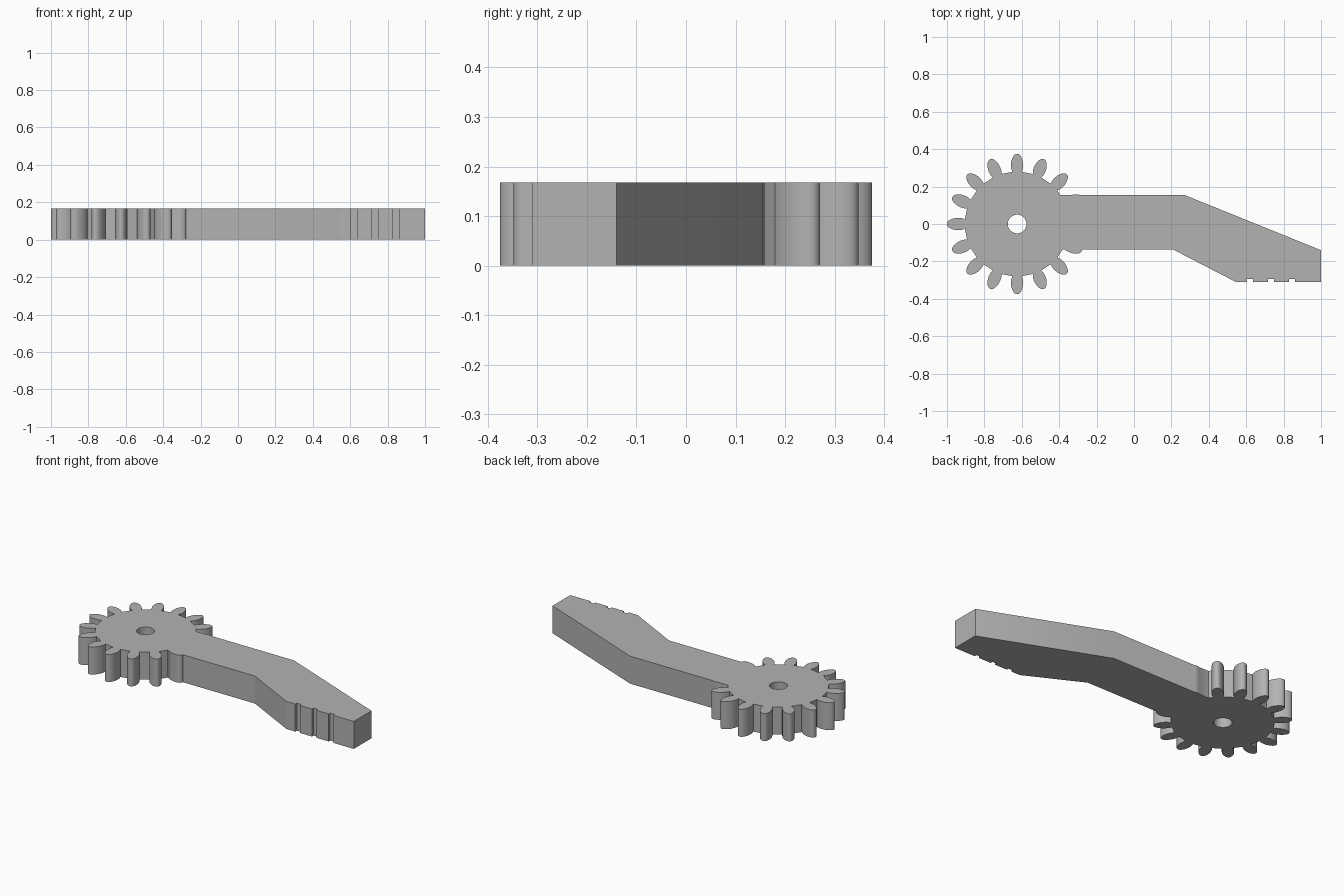
import bpy, bmesh, math

cube = bpy.data.objects.get("Cube")
if cube:
    bpy.data.objects.remove(cube, do_unlink=True)

HEIGHT = 0.168
CENTRE_X = -0.625
TEETH = 16

grey = bpy.data.materials.new("plain grey")
grey.use_nodes = True
colour = (0.45, 0.45, 0.45, 1)
grey.diffuse_color = colour
grey.node_tree.nodes["Principled BSDF"].inputs["Base Color"].default_value = colour


def extrude_outline(name, points, z0=0.0, z1=HEIGHT):
    """Prism from a counter-clockwise outline."""
    bm = bmesh.new()
    face = bm.faces.new([bm.verts.new((x, y, z0)) for x, y in points])
    result = bmesh.ops.extrude_face_region(bm, geom=[face])
    top = [v for v in result["geom"] if isinstance(v, bmesh.types.BMVert)]
    bmesh.ops.translate(bm, verts=top, vec=(0, 0, z1 - z0))
    bmesh.ops.recalc_face_normals(bm, faces=bm.faces)
    mesh = bpy.data.meshes.new(name)
    bm.to_mesh(mesh)
    bm.free()
    mesh.materials.append(grey)
    obj = bpy.data.objects.new(name, mesh)
    bpy.context.collection.objects.link(obj)
    return obj


def combine(target, other, operation):
    """Apply a boolean and remove the second object."""
    mod = target.modifiers.new(operation.lower(), 'BOOLEAN')
    mod.object, mod.operation, mod.solver = other, operation, 'EXACT'
    bpy.context.view_layer.objects.active = target
    bpy.ops.object.modifier_apply(modifier=mod.name)
    bpy.data.objects.remove(other, do_unlink=True)


# Gear: half-tooth profile as (radius, half width), mirrored and repeated
flank = [(0.279, 0.025), (0.295, 0.031), (0.313, 0.033), (0.333, 0.0315),
         (0.351, 0.026), (0.364, 0.019), (0.372, 0.011), (0.375, 0.004)]
tooth = [(r, -w) for r, w in flank] + [(r, w) for r, w in reversed(flank)]
gear_points = []
for i in range(TEETH):
    a = 2 * math.pi * i / TEETH
    c, s = math.cos(a), math.sin(a)
    gear_points += [(CENTRE_X + r * c - w * s, r * s + w * c) for r, w in tooth]
gear = extrude_outline("gear_lever", gear_points)

# Cranked arm with three small notches under its tip
arm_points = [(-0.55, 0.155), (-0.55, -0.137), (0.21, -0.137), (0.545, -0.31)]
for x in (0.604, 0.717, 0.83):
    arm_points += [(x, -0.31), (x, -0.295), (x + 0.031, -0.295), (x + 0.031, -0.31)]
arm_points += [(1, -0.31), (1, -0.14), (0.27, 0.155)]
combine(gear, extrude_outline("arm", arm_points), 'UNION')

# Axle hole
circle = [(CENTRE_X + 0.05 * math.cos(t * math.pi / 16),
           0.05 * math.sin(t * math.pi / 16)) for t in range(32)]
combine(gear, extrude_outline("axle_hole", circle, -0.1, HEIGHT + 0.1), 'DIFFERENCE')

# Smooth tooth flanks and hole, crisp edges elsewhere
bpy.ops.object.select_all(action='DESELECT')
gear.select_set(True)
bpy.context.view_layer.objects.active = gear
bpy.ops.object.shade_smooth_by_angle(angle=math.radians(25))
